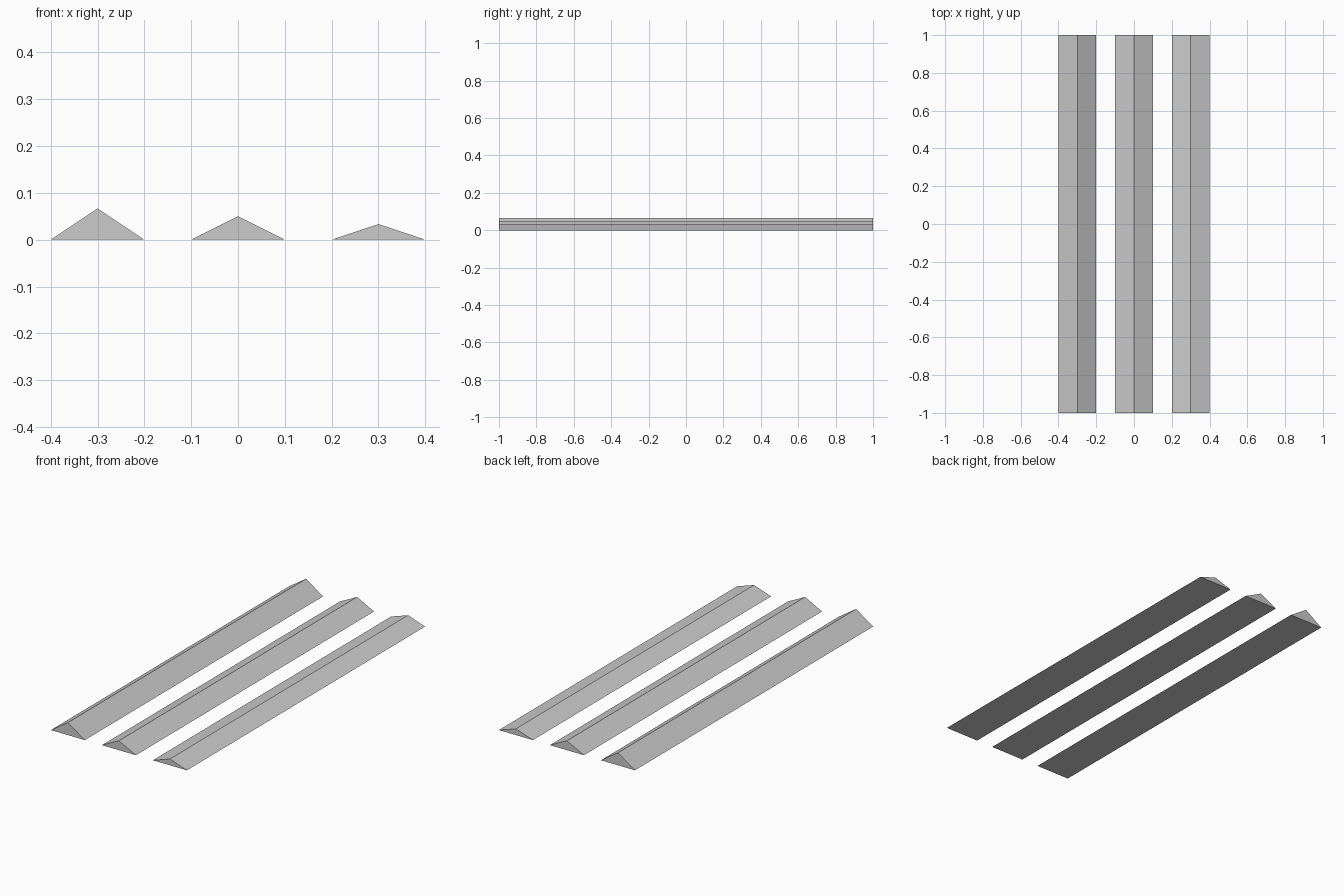
import bpy
import bmesh

if "Cube" in bpy.data.objects:
    bpy.data.objects.remove(bpy.data.objects["Cube"], do_unlink=True)

# Single plain grey
grey = bpy.data.materials.new("plain grey")
grey.use_nodes = True
colour = (0.6, 0.6, 0.6, 1)
grey.diffuse_color = colour
grey.node_tree.nodes["Principled BSDF"].inputs["Base Color"].default_value = colour


def ridge(name, x, height, half_width=0.1, half_length=1.0):
    """Triangular profile extruded from front to back."""
    bm = bmesh.new()
    profile = [(x - half_width, 0), (x + half_width, 0), (x, height)]
    front = bm.faces.new([bm.verts.new((px, -half_length, pz)) for px, pz in profile])
    extruded = bmesh.ops.extrude_face_region(bm, geom=[front], use_keep_orig=True)["geom"]
    verts = [v for v in extruded if isinstance(v, bmesh.types.BMVert)]
    bmesh.ops.translate(bm, verts=verts, vec=(0, 2 * half_length, 0))
    bmesh.ops.recalc_face_normals(bm, faces=bm.faces)
    mesh = bpy.data.meshes.new(name)
    bm.to_mesh(mesh)
    bm.free()
    mesh.materials.append(grey)
    obj = bpy.data.objects.new(name, mesh)
    bpy.context.collection.objects.link(obj)


# Three parallel bars, each lower than the last
ridge("tall_ridge", -0.3, 0.0667)
ridge("middle_ridge", 0, 0.05)
ridge("low_ridge", 0.3, 0.0333)
